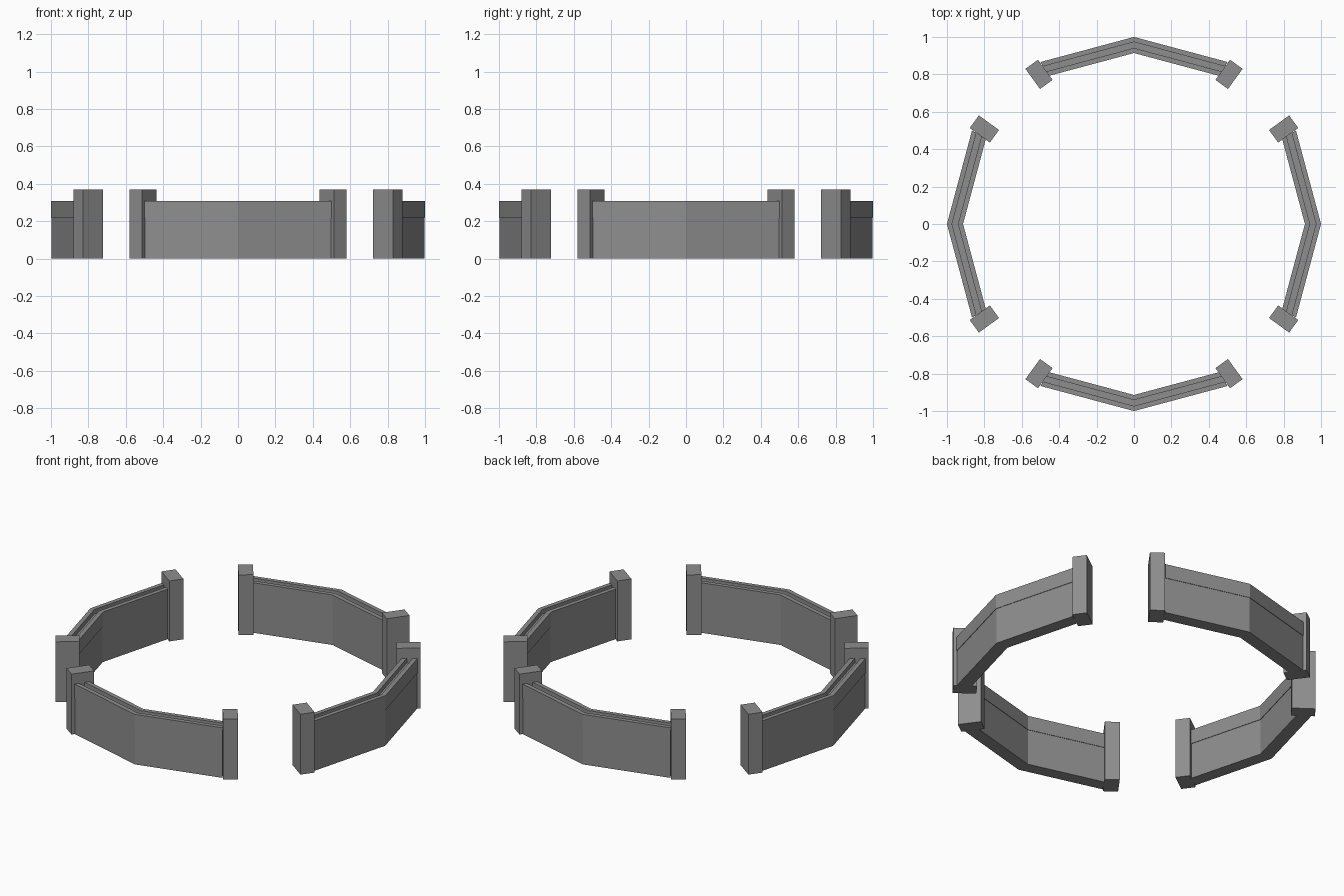
import bpy, bmesh
from math import radians, cos, sin
from mathutils import Matrix

if "Cube" in bpy.data.objects:
    bpy.data.objects.remove(bpy.data.objects["Cube"])

# wall cross-section (radius, height): slightly overhanging cap with a groove along the top
PROFILE = [(0.917, 0), (0.997, 0), (0.997, 0.22), (1.0, 0.22), (1.0, 0.308),
           (0.973, 0.308), (0.973, 0.28), (0.941, 0.28), (0.941, 0.308),
           (0.914, 0.308), (0.914, 0.22), (0.917, 0.22)]

stone = bpy.data.materials.new("dark_grey")
stone.diffuse_color = (0.27, 0.27, 0.27, 1)
stone.use_nodes = True
stone.node_tree.nodes["Principled BSDF"].inputs["Base Color"].default_value = stone.diffuse_color


def finish(name, bm):
    bmesh.ops.recalc_face_normals(bm, faces=bm.faces)
    mesh = bpy.data.meshes.new(name)
    bm.to_mesh(mesh)
    bm.free()
    mesh.materials.append(stone)
    obj = bpy.data.objects.new(name, mesh)
    bpy.context.collection.objects.link(obj)


def wall(name, mid):
    # sweep the profile over three angles, giving one bend in the middle
    bm = bmesh.new()
    rings = []
    for off in (-30, 0, 30):
        a = radians(mid + off)
        rings.append([bm.verts.new((r * cos(a), r * sin(a), z)) for r, z in PROFILE])
    n = len(PROFILE)
    for r0, r1 in zip(rings, rings[1:]):
        for i in range(n):
            j = (i + 1) % n
            bm.faces.new((r0[i], r0[j], r1[j], r1[i]))
    bm.faces.new(rings[0])
    bm.faces.new(rings[-1])
    finish(name, bm)


def post(name, mid, side):
    # block at the wall end, turned a little past the radial direction
    bm = bmesh.new()
    place = (Matrix.Rotation(radians(mid), 4, 'Z')
             @ Matrix.Translation((0.80, 0.508 * side, 0.185))
             @ Matrix.Rotation(radians(36 * side), 4, 'Z')
             @ Matrix.Diagonal((0.133, 0.083, 0.37, 1)))
    bmesh.ops.create_cube(bm, size=1, matrix=place)
    finish(name, bm)


# four wall sections, each with a post at both ends
for label, mid in (("right", 0), ("back", 90), ("left", 180), ("front", 270)):
    wall(label + "_wall", mid)
    post(label + "_post_start", mid, -1)
    post(label + "_post_end", mid, 1)
